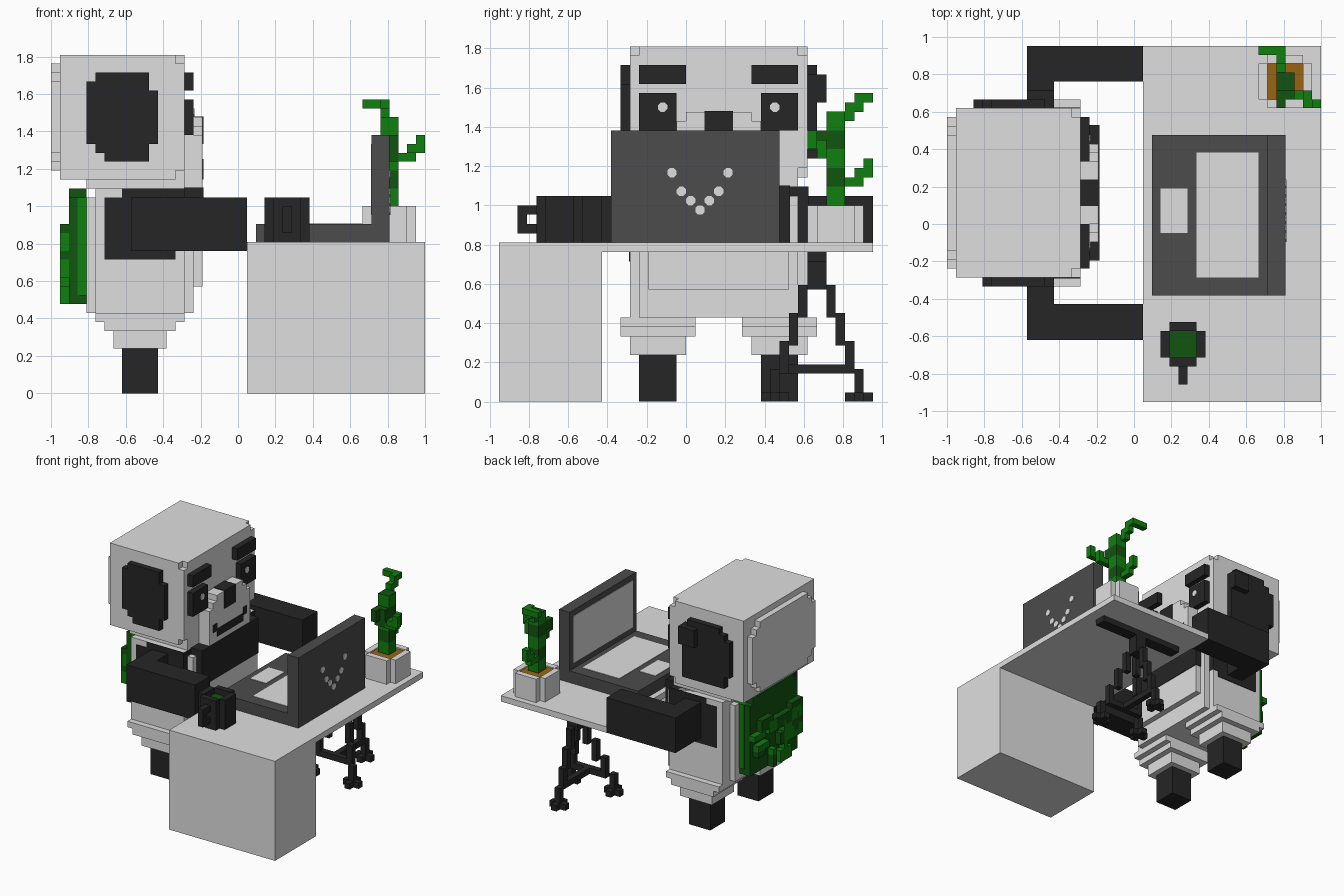
import bpy, bmesh, math, random
from mathutils import Matrix

if "Cube" in bpy.data.objects:
    bpy.data.objects.remove(bpy.data.objects["Cube"])

random.seed(4)
V = 2 / 42          # size of one block
MID = 23.5          # the animal's mirror line, in blocks along y


def material(name, r, g, b):
    m = bpy.data.materials.new(name)
    m.diffuse_color = (r, g, b, 1)
    m.use_nodes = True
    m.node_tree.nodes["Principled BSDF"].inputs["Base Color"].default_value = m.diffuse_color
    return m


WHITE = material("pale grey", 0.74, 0.74, 0.74)
BLACK = material("black", 0.019, 0.019, 0.019)
DARK = material("dark grey", 0.072, 0.072, 0.072)
GREEN = material("leaf green", 0.005, 0.215, 0.005)
DEEP = material("deep green", 0.005, 0.09, 0.005)
SOIL = material("brown soil", 0.32, 0.13, 0.006)


def finish(name, bm, mat):
    me = bpy.data.meshes.new(name)
    bm.to_mesh(me)
    bm.free()
    me.materials.append(mat)
    ob = bpy.data.objects.new(name, me)
    bpy.context.collection.objects.link(ob)
    return ob


def boxes(name, mat, *specs, mirror=False):
    """Boxes as (x0, x1, y0, y1, z0, z1) in blocks, optionally mirrored."""
    specs = list(specs)
    if mirror:
        specs += [(a, b, 2 * MID - d, 2 * MID - c, e, f) for a, b, c, d, e, f in specs]
    bm = bmesh.new()
    for a, b, c, d, e, f in specs:
        loc = Matrix.Translation((((a + b) / 2 - 21) * V, ((c + d) / 2 - 20) * V, (e + f) / 2 * V))
        size = Matrix.Diagonal(((b - a) * V, (d - c) * V, (f - e) * V, 1))
        bmesh.ops.create_cube(bm, size=1, matrix=loc @ size)
    return finish(name, bm, mat)


def dots(name, mat, x, points):
    """Small flat octagons facing +x at (y, z) in blocks."""
    bm = bmesh.new()
    for y, z in points:
        loc = Matrix.Translation(((x - 21) * V, (y - 20) * V, z * V))
        bmesh.ops.create_cone(bm, cap_ends=True, segments=8, radius1=0.54 * V, radius2=0.54 * V,
                              depth=0.1 * V, matrix=loc @ Matrix.Rotation(math.pi / 2, 4, 'Y')
                              @ Matrix.Rotation(math.pi / 8, 4, 'Z'))
    return finish(name, bm, mat)


# Head with notched front corners, jaw and rounded back
boxes("head", WHITE, (1, 14, 14, 33, 24, 38), (14, 15, 15, 32, 24, 38), (14, 15, 14, 33, 25, 37))
boxes("jaw", WHITE, (4, 15, 15, 32, 23, 24), (5, 15, 16, 31, 22, 23))
boxes("head_back", WHITE, (0, 1, 17, 30, 25, 37), (0, 1, 15, 32, 27, 35),
      (0, 1, 16, 31, 26, 36))
boxes("muzzle", WHITE, (15, 17, 18, 29, 23, 29), (15, 17, 19, 28, 29, 30), (15, 17, 20, 27, 30, 31))

# Face
boxes("nose", BLACK, (15, 17.1, 22, 25, 28, 31.1))
boxes("mouth", BLACK, (16.5, 17.1, 20, 27, 24, 25.3), (16.5, 17.1, 19, 20, 25, 26.3),
      (16.5, 17.1, 27, 28, 25, 26.3))
boxes("eyes", BLACK, (15, 16, 15, 19, 29, 33), mirror=True)
boxes("eyebrows", BLACK, (15, 16, 15, 20, 34, 36), mirror=True)
dots("pupils", WHITE, 16.05, [(17.5, 31.5), (29.5, 31.5)])
boxes("near_ear", BLACK, (5, 11, 13, 14, 27, 36), (4, 12, 13, 14, 28, 34),
      (4, 11, 13, 14, 28, 35), (6, 11, 13, 14, 26, 28))
boxes("far_ear", BLACK, (4, 12, 33, 34, 26, 35), (5, 11, 33, 34, 26, 36),
      (3, 11, 33, 34, 28, 34), (9, 12, 34, 35, 32, 35))

# Body, legs and feet
boxes("body", WHITE, (5, 15, 14, 33, 9, 23), (15, 16, 15, 32, 9, 22), (16, 17, 16, 31, 12, 22),
      (4, 5, 16, 31, 9, 22))
boxes("hips", WHITE, (5, 15, 13, 21, 8, 9), (6, 14, 13, 21, 7, 8), (7, 13, 14, 20, 5, 7), mirror=True)
boxes("feet", BLACK, (8, 12, 15, 19, 0, 5), mirror=True)

# Chest band, shoulders and bent arms
boxes("chest_band", BLACK, (8, 17.1, 15.9, 31.1, 17, 23.1))
boxes("shoulders", BLACK, (6, 14, 13.9, 16, 15, 22), (8, 15, 13.9, 16, 16, 23), mirror=True)
boxes("arms", BLACK, (9, 12, 7, 14, 16, 22), (12, 22, 7, 11, 16, 22), mirror=True)

# Leafy backpack
boxes("backpack", GREEN, (3, 5, 17, 30, 11, 22))
boxes("backpack_back", DEEP, (2, 3.2, 17.1, 29.9, 10, 22), (2.9, 5, 17.2, 29.8, 10, 11),
      (2, 4, 18, 29, 21.9, 23))
for name, mat, count in (("light_leaves", GREEN, 13), ("deep_leaves", DEEP, 16)):
    leaves = []
    for i in range(count):
        y, z = random.randint(17, 27), random.randint(10, 17)
        leaves.append((1, 2, y, y + random.randint(1, 3), z, z + random.randint(1, 2)))
    boxes(name, mat, *leaves)

# Desk with a solid cabinet on one side
boxes("desk_top", WHITE, (22, 42, 0, 40, 16, 17))
boxes("desk_cabinet", WHITE, (22, 42, 0, 11, 0, 16))

# Tripod under the other side: three stepped legs, ring of bars, beam
parts = [(24, 40, 33, 35, 15, 16), (31, 33, 33, 35, 12, 15)]
for sx, sy in ((0, 1), (-1, -1), (1, -1)):
    for step in range(1, 5):
        x = 31.5 + sx * step
        y = 33.5 + sy * (step + 0.5)
        z = 12 - 3 * step
        parts.append((x, x + 1, y - 0.0, y + 1, z, z + 3.5))
    parts += [(x - 1, x + 2, y, y + 1, 0, 1), (x, x + 1, y - 1, y + 2, 0, 1)]
parts += [(28.5, 35.5, 30, 31, 3, 4), (31.5, 32.5, 30, 38, 3, 4)]
boxes("tripod", BLACK, *parts)

# Laptop, open towards the animal, with a smile of dots on the lid
boxes("laptop", DARK, (23, 38, 12, 30, 17, 19), (36, 38, 12, 30, 19, 29))
boxes("laptop_keys", WHITE, (28, 35, 14, 28, 19, 19.08), (24, 27, 19, 24, 19, 19.08))
boxes("laptop_screen", WHITE, (35.92, 36, 13, 29, 20, 28))
dots("lid_smile", WHITE, 38.05, [(21.5, 20.5)] + [(21.5 + s * d, z) for s in (-1, 1)
                                                  for d, z in ((1, 21.5), (2, 22.5), (3, 24.5))])

# Mug: wall of four sides round the tea, and a looped handle
boxes("mug", BLACK, (25, 28, 4, 5, 17, 22), (25, 28, 8, 9, 17, 22),
      (24, 25, 5, 8, 17, 22), (28, 29, 5, 8, 17, 22))
boxes("tea", DEEP, (25, 28, 5, 8, 17, 21))
boxes("mug_handle", BLACK, (26, 27, 2, 3, 18, 21), (26, 27, 3, 4, 18, 19), (26, 27, 3, 4, 20, 21))

# Plant pot with soil
boxes("pot", WHITE, (36, 40, 33, 34, 17, 21), (36, 40, 38, 39, 17, 21),
      (35, 36, 34, 38, 17, 21), (40, 41, 34, 38, 17, 21))
boxes("soil", SOIL, (36, 40, 34, 38, 17, 20.8))

# Bamboo stem in alternating bands, with three shoots
rings = [(37, 39, 35, 37, z, z + 2) for z in range(21, 31, 2)]
boxes("stem_light", GREEN, *rings[0::2])
boxes("stem_dark", DEEP, *rings[1::2], (37, 39, 35, 37, 30.9, 31.02))
boxes("shoots", GREEN,
      (37, 38, 37, 38, 30, 31), (37, 38, 37, 39, 31, 32), (35, 38, 39, 40, 32, 33),
      (37, 38, 38, 39, 32, 33),
      (37, 38, 37, 39, 23, 24), (37, 38, 38, 40, 24, 25), (37, 38, 39, 40, 25, 26),
      (39, 41, 34, 35, 26, 27), (40, 41, 33, 35, 27, 28), (41, 42, 33, 34, 27, 29))
boxes("dark_shoots", DEEP, (37, 39, 34, 35, 26, 29), (37, 38, 33, 34, 27, 29))
